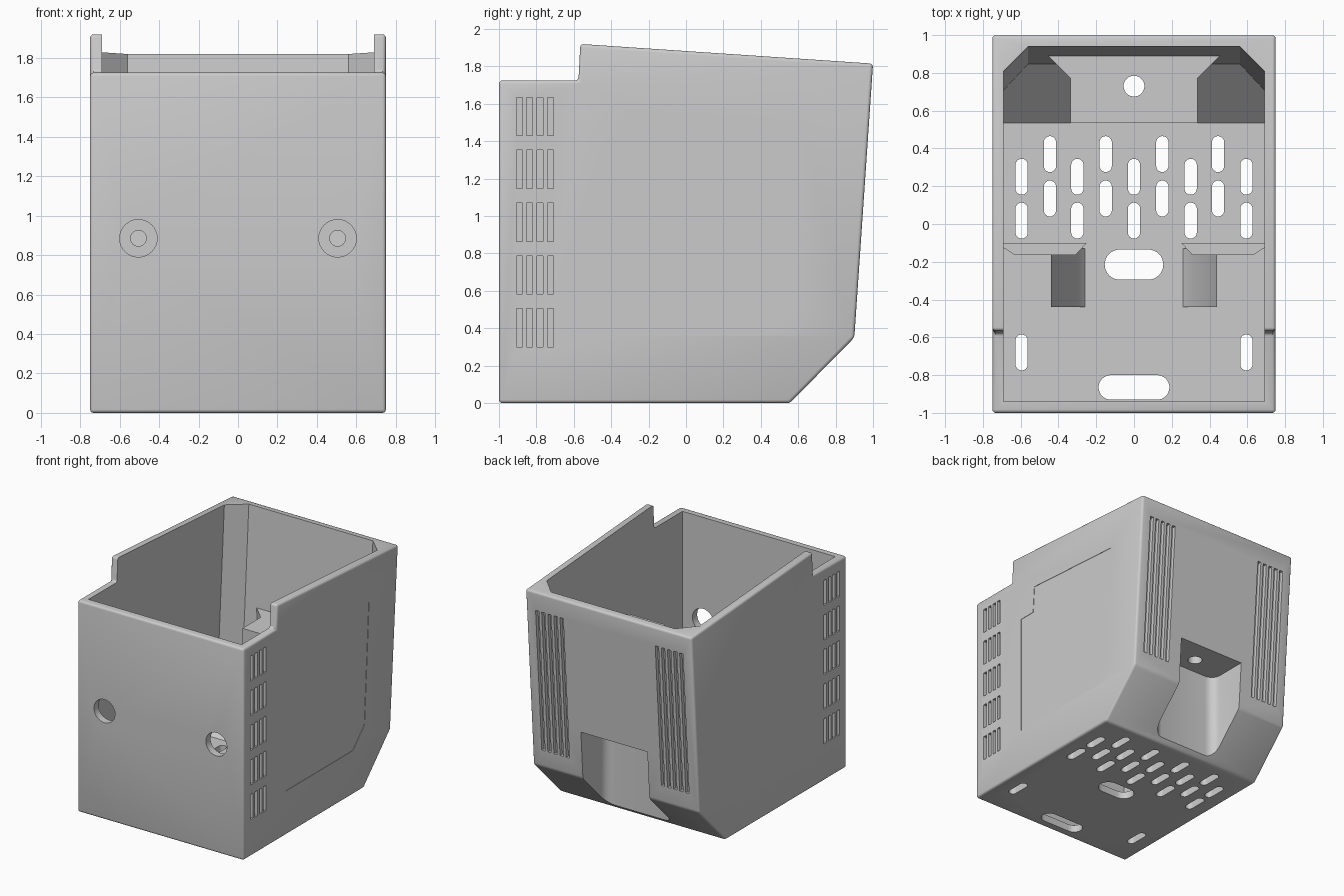
import bpy, bmesh, math
from mathutils import Vector

if "Cube" in bpy.data.objects:
    bpy.data.objects.remove(bpy.data.objects["Cube"])

grey = bpy.data.materials.new("light grey")
grey.diffuse_color = (0.6, 0.6, 0.6, 1)
grey.use_nodes = True
grey.node_tree.nodes["Principled BSDF"].inputs["Base Color"].default_value = grey.diffuse_color


def prism(name, pts, axis, a, b):
    """Extrude a 2D outline along x (y,z points), y (x,z points) or z (x,y points)."""
    def place(p, d):
        return {"x": (d, p[0], p[1]), "y": (p[0], d, p[1]), "z": (p[0], p[1], d)}[axis]
    bm = bmesh.new()
    lo = [bm.verts.new(place(p, a)) for p in pts]
    hi = [bm.verts.new(place(p, b)) for p in pts]
    n = len(pts)
    bm.faces.new(lo)
    bm.faces.new(hi)
    for i in range(n):
        bm.faces.new((lo[i], lo[(i + 1) % n], hi[(i + 1) % n], hi[i]))
    bmesh.ops.recalc_face_normals(bm, faces=bm.faces)
    me = bpy.data.meshes.new(name)
    bm.to_mesh(me)
    bm.free()
    ob = bpy.data.objects.new(name, me)
    bpy.context.collection.objects.link(ob)
    me.materials.append(grey)
    return ob


def rect(x0, x1, y0, y1):
    return [(x0, y0), (x1, y0), (x1, y1), (x0, y1)]


def stadium(cx, cy, w, h, n=8):
    """Rounded slot outline; a circle when w equals h."""
    r = min(w, h) / 2
    pts = []
    for sx, sy, start in ((1, 1, 0), (-1, 1, 90), (-1, -1, 180), (1, -1, 270)):
        for i in range(n + 1):
            t = math.radians(start + 90 * i / n)
            p = (round(cx + sx * (w / 2 - r) + r * math.cos(t), 5),
                 round(cy + sy * (h / 2 - r) + r * math.sin(t), 5))
            if not pts or (p != pts[-1] and p != pts[0]):
                pts.append(p)
    return pts


def apply_mod(ob, kind, **kw):
    m = ob.modifiers.new(kind, kind)
    for k, v in kw.items():
        setattr(m, k, v)
    bpy.context.view_layer.objects.active = ob
    bpy.ops.object.modifier_apply(modifier=m.name)


def cut(target, cutters):
    """Join separate cutters into one and subtract them."""
    bm = bmesh.new()
    for c in cutters:
        bm.from_mesh(c.data)
        bpy.data.objects.remove(c)
    me = bpy.data.meshes.new("cutter")
    bm.to_mesh(me)
    bm.free()
    me.materials.append(grey)
    c = bpy.data.objects.new("cutter", me)
    bpy.context.collection.objects.link(c)
    apply_mod(target, "BOOLEAN", operation="DIFFERENCE", solver="EXACT", object=c)
    bpy.data.objects.remove(c)


def bevel_edges(ob, test, width, segments=1):
    bm = bmesh.new()
    bm.from_mesh(ob.data)
    edges = [e for e in bm.edges if test(*(v.co for v in e.verts))]
    bmesh.ops.bevel(bm, geom=edges, offset=width, segments=segments,
                    profile=0.5, affect="EDGES")
    bm.to_mesh(ob.data)
    bm.free()


# Outer housing with small rounded edges
housing = prism("housing", [(-1, 0), (0.555, 0), (0.9, 0.35), (1, 1.815),
                            (-0.565, 1.92), (-0.575, 1.725), (-1, 1.725)], "x", -0.75, 0.75)
apply_mod(housing, "BEVEL", width=0.018, segments=3, limit_method="ANGLE",
          angle_limit=math.radians(30))

# Inner cavity, angled back corners, leaving the cable box standing
cavity = prism("cavity", [(-0.94, 0.06), (0.535, 0.06), (0.848, 0.373),
                          (0.957, 2.1), (-0.94, 2.1)], "x", -0.69, 0.69)
bevel_edges(cavity, lambda a, b: abs(a.x - b.x) < 0.01 and min(a.y, b.y) > 0.8
            and abs(a.z - b.z) > 1, 0.092 * math.sqrt(2))
cable_box = prism("cable_box", [(-0.335, 0.535), (0.335, 0.535), (0.335, 0.77), (0.5, 0.935),
                                (0.5, 1.2), (-0.5, 1.2), (-0.5, 0.935), (-0.335, 0.77)],
                  "z", -0.1, 1.02)
cut(cavity, [cable_box])
cut(housing, [cavity])

# Cable recess in the back with rounded inner corners
recess = prism("recess", rect(-0.3, 0.3, 0.59, 1.2), "z", -0.1, 0.74)
bevel_edges(recess, lambda a, b: abs(a.z - b.z) > 0.5 and a.y < 0.7, 0.08, 5)
cut(housing, [recess])

# Openings in the floor, cable box roof and front wall
holes = []
slots = [(x, y) for x in (-0.595, -0.3, 0, 0.3, 0.595) for y in (0.25, 0.018)]
slots += [(x, y) for x in (-0.445, -0.15, 0.15, 0.445) for y in (0.37, 0.135)]
slots += [(-0.595, -0.68), (0.595, -0.68)]
for x, y in slots:
    holes.append(prism("slot", stadium(x, y, 0.065, 0.19), "z", -0.1, 0.15))
holes.append(prism("slot", stadium(0, -0.215, 0.31, 0.16), "z", -0.1, 0.15))
holes.append(prism("slot", stadium(0, -0.865, 0.375, 0.13), "z", -0.1, 0.15))
holes.append(prism("cable_hole", stadium(0, 0.73, 0.11, 0.11), "z", 0.6, 1.2))
for s in (-1, 1):
    holes.append(prism("front_hole", stadium(s * 0.505, 0.885, 0.19, 0.19), "y", -1.1, -0.88))
cut(housing, holes)

# Vent grooves on the sides and back, shallow panel on the right side
grooves = []
for s in (-1, 1):
    for row in range(5):
        z = 0.3 + 0.2825 * row
        for col in range(4):
            y = -0.907 + 0.0555 * col
            grooves.append(prism("vent", rect(y, y + 0.032, z, z + 0.205), "x",
                                 s * 0.715, s * 0.8))
    for col in range(5):
        x = s * (0.43 + 0.055 * col)
        line = [(0.909 + 0.0683 * (z - 0.49) - d, z) for z, d in
                ((0.49, 0.03), (1.66, 0.03), (1.66, -0.1), (0.49, -0.1))]
        grooves.append(prism("back_groove", line, "x", x - 0.015, x + 0.015))
grooves.append(prism("panel", [(-0.46, 0.36), (0.41, 0.36), (0.56, 0.51), (0.62, 1.51),
                               (-0.3, 1.57), (-0.315, 1.35), (-0.46, 1.35)], "x", 0.747, 0.8))
cut(housing, grooves)

# Screw tabs with sloped foot on each side of the interior
for s, side in ((-1, "left"), (1, "right")):
    tab = prism(side + "_screw_tab", [(s * x, y) for x, y in
                ((0.25, -0.1), (0.31, -0.165), (0.63, -0.165), (0.7, -0.12), (0.7, -0.1))],
                "z", 0.05, 1.2)
    cut(tab, [prism("screw_hole", stadium(s * 0.505, 0.885, 0.08, 0.08), "y", -0.3, 0)])
    prism(side + "_tab_foot", [(s * x, z) for x, z in
          ((0.25, 0.05), (0.31, 0.12), (0.44, 0.6), (0.44, 0.05))], "y", -0.44, -0.13)

# Smooth the rounded edges, keep the flats crisp
for ob in bpy.data.objects:
    bpy.ops.object.select_all(action="DESELECT")
    ob.select_set(True)
    bpy.context.view_layer.objects.active = ob
    bpy.ops.object.shade_smooth_by_angle(angle=math.radians(32))
